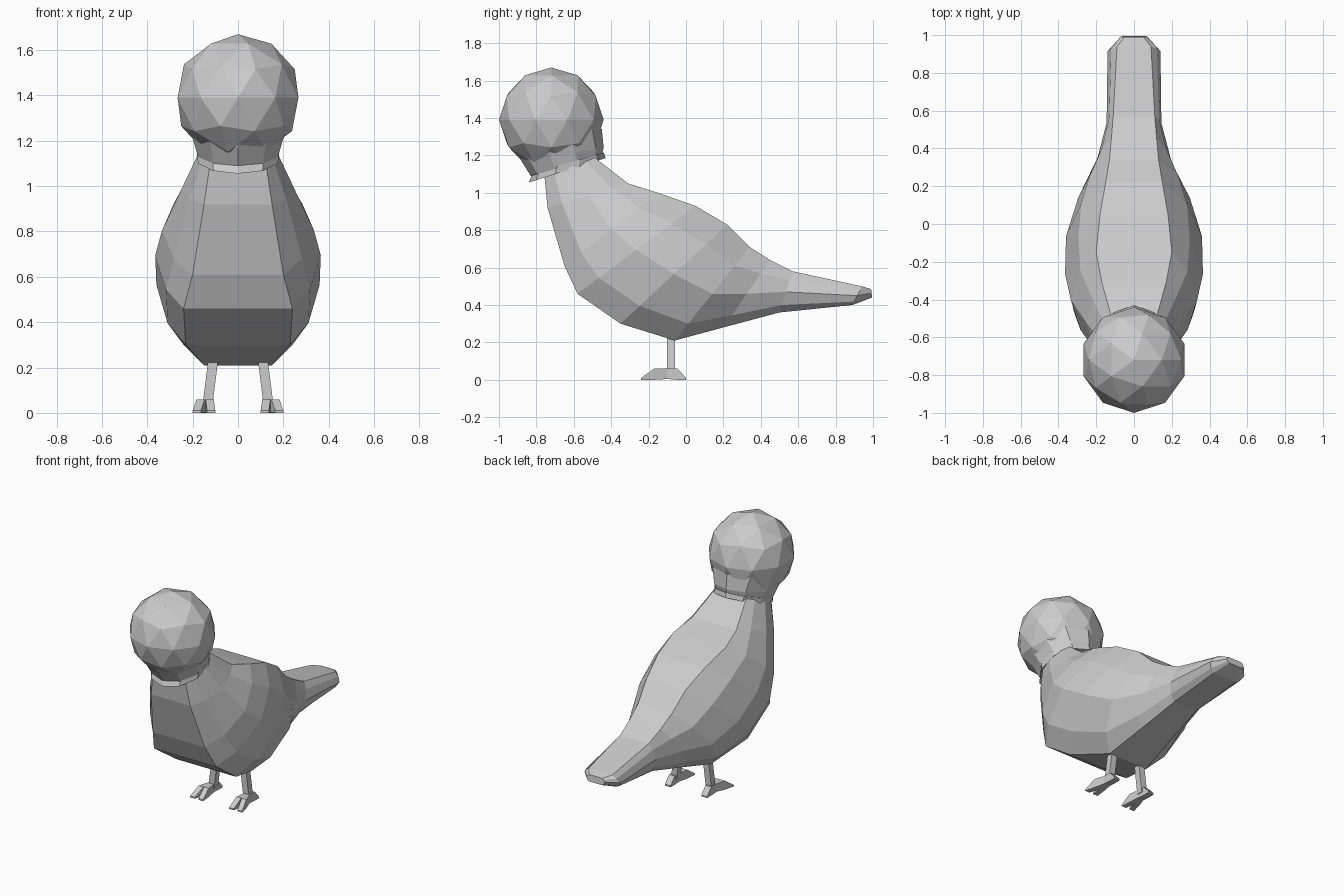
import bpy, bmesh, math
from mathutils import Vector

if "Cube" in bpy.data.objects:
    bpy.data.objects.remove(bpy.data.objects["Cube"])


def finish(name, bm):
    bmesh.ops.recalc_face_normals(bm, faces=bm.faces)
    me = bpy.data.meshes.new(name)
    bm.to_mesh(me)
    bm.free()
    ob = bpy.data.objects.new(name, me)
    bpy.context.collection.objects.link(ob)
    return ob


def loft(name, rings):
    """Skin a list of rings with equal point counts and cap both ends."""
    bm = bmesh.new()
    loops = [[bm.verts.new(p) for p in ring] for ring in rings]
    n = len(loops[0])
    for a, b in zip(loops, loops[1:]):
        for i in range(n):
            j = (i + 1) % n
            bm.faces.new((a[i], a[j], b[j], b[i]))
    bm.faces.new(loops[0])
    bm.faces.new(loops[-1])
    return finish(name, bm)


def hull(name, pts):
    bm = bmesh.new()
    for p in pts:
        bm.verts.new(p)
    bmesh.ops.convex_hull(bm, input=bm.verts)
    ob = finish(name, bm)
    mod = ob.modifiers.new("mirror", 'MIRROR')
    mod.use_clip = False
    return ob


def body_ring(ty, tz, by, bz, wt, w, wb):
    """Faceted section hung between a back point and a breast point."""
    top, bot = Vector((0, ty, tz)), Vector((0, by, bz))
    half = [(wt, 0), (wt + .62 * (w - wt), .2), (w, .5),
            (wb + .62 * (w - wb), .82), (wb, 1)]
    right = [top.lerp(bot, t) + Vector((x, 0, 0)) for x, t in half]
    left = [Vector((-p.x, p.y, p.z)) for p in reversed(right)]
    return right + left


# Body and tail: back y,z / breast y,z / half widths at back, side, breast
stations = [
    (-.49, 1.19, -.76, 1.12, .12, .17, .12),
    (-.31, 1.05, -.74, .92, .17, .25, .15),
    (-.15, 1.00, -.65, .61, .20, .335, .20),
    (.05, .93, -.58, .46, .18, .365, .24),
    (.22, .83, -.35, .30, .15, .36, .23),
    (.34, .71, -.06, .21, .13, .295, .15),
    (.45, .64, .20, .28, .12, .20, .12),
    (.57, .58, .50, .36, .11, .145, .09),
    (.94, .50, .89, .40, .09, .14, .09),
    (.99, .485, .995, .44, .05, .07, .05),
]
loft("body", [body_ring(*s) for s in stations])


# Head: faceted ball
bm = bmesh.new()
bmesh.ops.create_icosphere(bm, subdivisions=2, radius=.28)
bmesh.ops.translate(bm, verts=bm.verts, vec=(0, -.72, 1.39))
finish("head", bm)


# Throat and collar: tilted rings below the head
def tilted_ring(fy, fz, by, bz, w, n=10):
    front, back = Vector((0, fy, fz)), Vector((0, by, bz))
    ring = []
    for i in range(n):
        a = 2 * math.pi * i / n
        ring.append(front.lerp(back, (1 - math.cos(a)) / 2)
                    + Vector((w * math.sin(a), 0, 0)))
    return ring


loft("throat", [tilted_ring(*r) for r in [
    (-.97, 1.31, -.45, 1.34, .25),
    (-.88, 1.17, -.44, 1.24, .205),
    (-.83, 1.09, -.45, 1.20, .185)]])
loft("collar", [tilted_ring(*r) for r in [
    (-.82, 1.105, -.44, 1.215, .19),
    (-.84, 1.055, -.43, 1.185, .185)]])

# Legs
s = .022
hull("leg", [(x + dx, -.08 + dy, z) for x, z in ((.105, .27), (.135, .03))
             for dx in (-s, s) for dy in (-s, s)])


# Feet: two splayed front toes and one back toe
def toe(name, start, knuckle, tip, w):
    pts = []
    for (x, y), zs in ((start, (0.005, .06)), (knuckle, (0, .06)), (tip, (0, .01))):
        pts += [(x + d, y, z) for d in (-w, w) for z in zs]
    hull(name, pts)


toe("inner_toe", (.135, -.09), (.125, -.17), (.118, -.24), .018)
toe("outer_toe", (.14, -.09), (.165, -.17), (.182, -.24), .018)
toe("back_toe", (.14, -.11), (.14, -.045), (.14, 0), .022)
